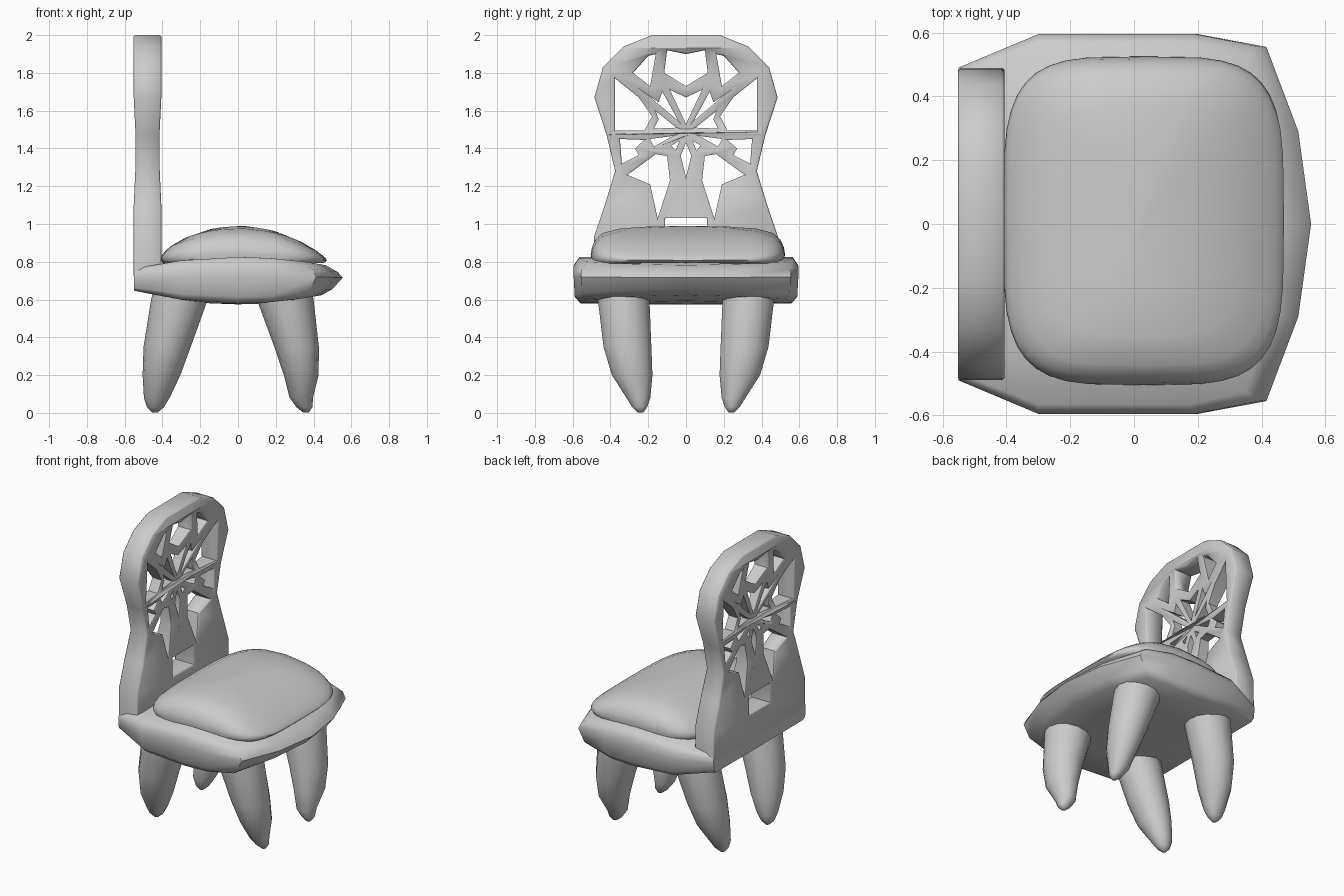
import bpy, bmesh, math

if "Cube" in bpy.data.objects:
    bpy.data.objects.remove(bpy.data.objects["Cube"])


def finish(ob, angle=50):
    bpy.ops.object.select_all(action='DESELECT')
    ob.select_set(True)
    bpy.context.view_layer.objects.active = ob
    bpy.ops.object.shade_smooth_by_angle(angle=math.radians(angle))


def loft(name, rings, angle=50):
    """Skin a stack of equal-length rings and close both ends."""
    bm = bmesh.new()
    rows = [[bm.verts.new(p) for p in ring] for ring in rings]
    n = len(rows[0])
    for a, b in zip(rows, rows[1:]):
        for i in range(n):
            j = (i + 1) % n
            bm.faces.new((a[i], a[j], b[j], b[i]))
    bm.faces.new(rows[0][::-1])
    bm.faces.new(rows[-1])
    bmesh.ops.recalc_face_normals(bm, faces=bm.faces)
    me = bpy.data.meshes.new(name)
    bm.to_mesh(me)
    bm.free()
    ob = bpy.data.objects.new(name, me)
    bpy.context.collection.objects.link(ob)
    finish(ob, angle)
    return ob


# Seat: faceted outline, pinched to a lip at the front, square at the rear
half = [(.555, 0), (.515, .29), (.415, .555), (.2, .595), (0, .595),
        (-.3, .595), (-.55, .49), (-.55, .2)]
outline = half + [(x, -y) for x, y in half[:0:-1]]
# front scale, rear scale, side scale, height fraction
seat_rings = [(.03, .03, .03, 0), (.5, .5, .5, 0), (.8, 1, .94, 0.02), (.9, 1, .99, .16),
              (1, 1, 1, .6), (.95, 1, 1, .82), (.84, 1, .95, 1),
              (.5, .5, .5, 1), (.03, .03, .03, 1)]
rings = []
for f, r, s, t in seat_rings:
    ring = []
    for x, y in outline:
        x, y = x * (f if x > 0 else r), y * s
        zb, zt = .575 + .23 * x * x, .825 - .2 * x * x
        ring.append((x, y, zb + (zt - zb) * t))
    rings.append(ring)
loft("seat", rings, 60)

# Cushion: domed rounded square
rings = []
for s, h in [(.97, -.1), (1, .2), (.985, .42), (.95, .62), (.88, .8),
             (.7, .93), (.4, .985), (.03, 1)]:
    ring = []
    for i in range(40):
        a = math.tau * i / 40
        c, d = math.cos(a), math.sin(a)
        x = .03 + s * .44 * math.copysign(abs(c) ** .5, c)
        y = .01 + s * .515 * math.copysign(abs(d) ** .5, d)
        ring.append((x, y, .8 + h * (.19 - .68 * x * x)))
    rings.append(ring)
loft("cushion", rings, 70)

# Legs: tapered, splayed, round-tipped; (z, x, x radius, y, y radius)
front = [(.002, .36, .015, .24, .015), (.03, .352, .042, .245, .04), (.08, .335, .062, .252, .065),
         (.2, .335, .092, .285, .11), (.35, .31, .118, .31, .13),
         (.6, .25, .15, .33, .14), (.68, .235, .15, .335, .14)]
back = [(.002, -.44, .015, .24, .015), (.03, -.437, .045, .245, .04), (.08, -.43, .068, .252, .065),
        (.2, -.405, .1, .285, .11), (.35, -.375, .125, .31, .13),
        (.6, -.31, .15, .33, .14), (.68, -.29, .15, .335, .14)]
for name, path in (("front_leg", front), ("back_leg", back)):
    for side, tag in ((1, "left"), (-1, "right")):
        rings = [[(x + rx * math.cos(math.tau * i / 14),
                   side * y + ry * math.sin(math.tau * i / 14), z) for i in range(14)]
                 for z, x, rx, y, ry in path]
        loft(f"{name}_{tag}", rings, 70)


# Backrest: web-like plate cut from a filled outline with holes, in (y, z)
def mirror(pts):
    return pts + [(-y, z) for y, z in reversed(pts) if y > 0]


rim = mirror([(.18, 2), (.33, 1.94), (.44, 1.83), (.485, 1.67), (.42, 1.47),
              (.375, 1.28), (.43, 1.1), (.488, .93), (.49, .72)])
centre_holes = [
    [(0, 1.90), (.10, 1.92), (.115, 1.80), (0, 1.73)],
    [(0, 1.67), (.085, 1.71), (0, 1.53)],
    [(0, 1.43), (.028, 1.36), (0, 1.25)],
    [(0, 1.21), (.11, 1.03), (.11, .9)],
]
side_holes = [
    [(.16, 1.90), (.20, 1.89), (.28, 1.80), (.19, 1.73)],
    [(.04, 1.545), (.125, 1.70), (.145, 1.645), (.20, 1.68)],
    [(.375, 1.77), (.375, 1.495), (.22, 1.495), (.18, 1.57), (.25, 1.67)],
    [(.05, 1.51), (.17, 1.505), (.145, 1.555), (.16, 1.597)],
    [(.35, 1.45), (.22, 1.445), (.27, 1.40), (.25, 1.365), (.34, 1.32)],
    [(.07, 1.466), (.19, 1.45), (.17, 1.41)],
    [(.31, 1.26), (.19, 1.21), (.15, 1.03), (.085, 1.23), (.10, 1.36), (.16, 1.37), (.2, 1.34)],
    [(.035, 1.44), (.078, 1.415), (.055, 1.39)],
]
loops = [rim] + [mirror(h) for h in centre_holes]
for h in side_holes:
    loops += [h, [(-y, z) for y, z in h]]

cu = bpy.data.curves.new("backrest", 'CURVE')
cu.dimensions = '2D'
cu.fill_mode = 'BOTH'
cu.extrude = .065
cu.bevel_depth = .008
cu.bevel_resolution = 0
cu.offset = -.008
for pts in loops:
    sp = cu.splines.new('POLY')
    sp.points.add(len(pts) - 1)
    for p, (y, z) in zip(sp.points, pts):
        p.co = (y, z, 0, 1)
    sp.use_cyclic_u = True
ob = bpy.data.objects.new("backrest", cu)
bpy.context.collection.objects.link(ob)
bpy.ops.object.select_all(action='DESELECT')
ob.select_set(True)
bpy.context.view_layer.objects.active = ob
bpy.ops.object.convert(target='MESH')
ob = bpy.context.view_layer.objects.active
# Stand the plate up and thin it towards the hub of the web
for v in ob.data.vertices:
    y, z, w = v.co
    r = math.hypot(y, z - 1.49)
    f = .35 + .65 * min(1, r / .48) ** 1.5
    v.co = (-.479 + w * f, y, z)
bm = bmesh.new()
bm.from_mesh(ob.data)
bmesh.ops.remove_doubles(bm, verts=bm.verts, dist=.0005)
bmesh.ops.recalc_face_normals(bm, faces=bm.faces)
bm.to_mesh(ob.data)
bm.free()
finish(ob, 50)
